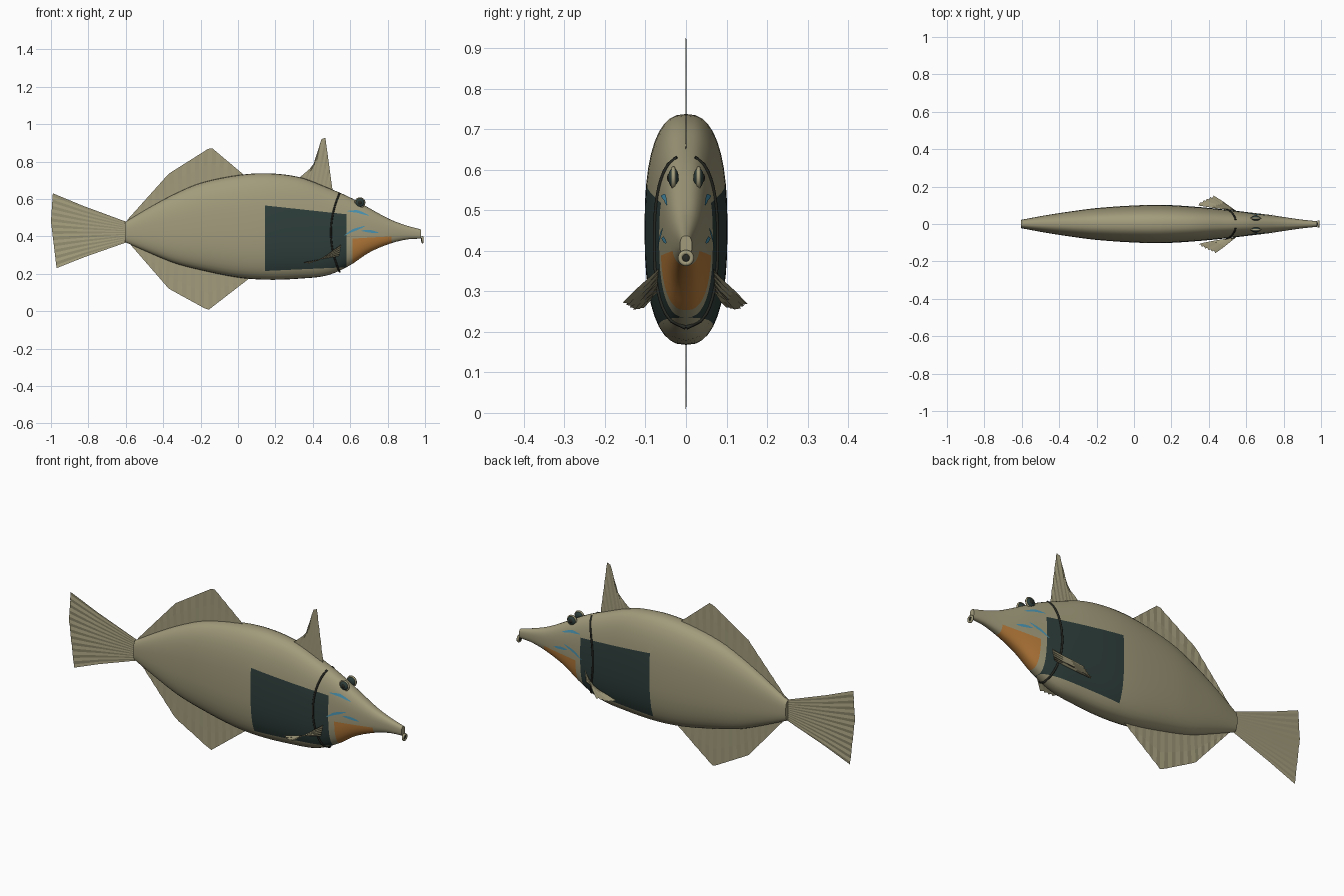
import bpy, bmesh, math
from mathutils import Vector

cube = bpy.data.objects.get("Cube")
if cube:
    bpy.data.objects.remove(cube, do_unlink=True)


def material(name, rgb):
    m = bpy.data.materials.new(name)
    m.use_nodes = True
    m.diffuse_color = (*rgb, 1)
    m.node_tree.nodes["Principled BSDF"].inputs["Base Color"].default_value = (*rgb, 1)
    return m


OLIVE = material("olive skin", (0.36, 0.33, 0.20))
TEAL = material("dark teal", (0.028, 0.05, 0.045))
ORANGE = material("orange throat", (0.50, 0.21, 0.045))
BLUE = material("blue streak", (0.07, 0.30, 0.45))
BLACK = material("near black", (0.02, 0.022, 0.017))


def add_object(name, bm, mats, smooth=None):
    mesh = bpy.data.meshes.new(name)
    bm.to_mesh(mesh)
    bm.free()
    for m in mats:
        mesh.materials.append(m)
    obj = bpy.data.objects.new(name, mesh)
    bpy.context.collection.objects.link(obj)
    if smooth:
        bpy.ops.object.select_all(action="DESELECT")
        obj.select_set(True)
        bpy.context.view_layer.objects.active = obj
        bpy.ops.object.shade_smooth_by_angle(angle=math.radians(smooth))
    return obj


# Body stations: x, top z, bottom z, half width
STATIONS = [
    (-0.605, 0.475, 0.37, 0.022), (-0.47, 0.556, 0.31, 0.047),
    (-0.34, 0.626, 0.257, 0.067), (-0.2, 0.685, 0.22, 0.085),
    (0, 0.727, 0.18, 0.099), (0.16, 0.737, 0.168, 0.102),
    (0.33, 0.716, 0.174, 0.092), (0.48, 0.66, 0.192, 0.078),
    (0.6, 0.608, 0.246, 0.064), (0.7, 0.552, 0.313, 0.052),
    (0.81, 0.492, 0.36, 0.036), (0.9, 0.458, 0.383, 0.023),
    (0.978, 0.437, 0.388, 0.015)]
POWER = 2.5


def section(x):
    """Smoothly interpolated top, bottom and half width."""
    last = len(STATIONS) - 1
    i = max(k for k in range(last) if k == 0 or STATIONS[k][0] <= x)
    a, b = STATIONS[i], STATIONS[i + 1]
    before, after = STATIONS[max(i - 1, 0)], STATIONS[min(i + 2, last)]
    step = b[0] - a[0]
    t = (x - a[0]) / step
    out = []
    for k in (1, 2, 3):
        ma = (b[k] - before[k]) / (b[0] - before[0]) * step
        mb = (after[k] - a[k]) / (after[0] - a[0]) * step
        out.append((2*t**3 - 3*t*t + 1) * a[k] + (t**3 - 2*t*t + t) * ma
                   + (3*t*t - 2*t**3) * b[k] + (t**3 - t*t) * mb)
    return out


def side(x, z):
    """Half width of the body at a given x and z."""
    top, bottom, w = section(x)
    u = min(abs(2 * z - top - bottom) / (top - bottom), 1)
    return w * (1 - u ** POWER) ** (1 / POWER)


# Body: lofted superellipse rings
RINGS, SEGS = 48, 40
bm = bmesh.new()
rings = []
x0, x1 = STATIONS[0][0], STATIONS[-1][0]
for r in range(RINGS + 1):
    x = x0 + (x1 - x0) * r / RINGS
    top, bottom, w = section(x)
    ring = []
    for s in range(SEGS):
        a = math.tau * s / SEGS
        c, n = math.cos(a), math.sin(a)
        y = w * math.copysign(abs(c) ** (2 / POWER), c)
        z = (top + bottom) / 2 + (top - bottom) / 2 * math.copysign(abs(n) ** (2 / POWER), n)
        ring.append(bm.verts.new((x, y, z)))
    rings.append(ring)
for p, q in zip(rings, rings[1:]):
    for s in range(SEGS):
        e = (s + 1) % SEGS
        bm.faces.new((p[s], p[e], q[e], q[s]))
bm.faces.new(rings[0])
bm.faces.new(rings[-1][::-1])


# Painted areas: cut the body along their borders, then colour the faces
def paint(index, xa, xb, lower, upper):
    def between(f):
        return xa < f.calc_center_median().x < xb

    def cut(faces, co, no):
        geom = set(faces)
        for f in faces:
            geom.update(f.edges, f.verts)
        bmesh.ops.bisect_plane(bm, geom=list(geom), plane_co=co, plane_no=no, dist=1e-5)

    for x in (xa, xb):
        cut(bm.faces[:], (x, 0, 0), (1, 0, 0))
    for za, zb in (lower, upper):
        cut([f for f in bm.faces if between(f)], (xa, 0, za), (za - zb, 0, xb - xa))
    for f in bm.faces:
        c = f.calc_center_median()
        t = (c.x - xa) / (xb - xa)
        low, high = (za + (zb - za) * t for za, zb in (lower, upper))
        if between(f) and low < c.z < high:
            f.material_index = index


paint(1, 0.145, 0.58, (0.215, 0.235), (0.565, 0.518))
paint(2, 0.612, 0.82, (0, 0), (0.388, 0.4))
bmesh.ops.recalc_face_normals(bm, faces=bm.faces)
add_object("body", bm, [OLIVE, TEAL, ORANGE], 40)


def along(path, t):
    """Point at fraction t of a polyline's length."""
    pts = [Vector(p) for p in path]
    lengths = [(b - a).length for a, b in zip(pts, pts[1:])]
    d = t * sum(lengths)
    for a, b, size in zip(pts, pts[1:], lengths):
        if d <= size + 1e-6:
            return a.lerp(b, d / size)
        d -= size
    return pts[-1]


# Fins: pleated sheets between a root line and an outer edge
def fin(name, root, edge, rays, pleat):
    bm = bmesh.new()
    rows = []
    for i in range(rays + 1):
        a, b = along(root, i / rays), along(edge, i / rays)
        fold = Vector((0, pleat if i % 2 else -pleat, 0))
        rows.append([bm.verts.new(a), bm.verts.new(a.lerp(b, 0.6) + fold), bm.verts.new(b + fold)])
    for p, q in zip(rows, rows[1:]):
        for k in (0, 1):
            bm.faces.new((p[k], q[k], q[k + 1], p[k + 1]))
    return add_object(name, bm, [OLIVE])


def flat(*points):
    return [(x, 0, z) for x, z in points]


fin("tail_fin", flat((-0.59, 0.475), (-0.59, 0.37)),
    flat((-0.99, 0.63), (-1, 0.48), (-0.97, 0.23)), 24, 0.0012)
fin("rear_dorsal_fin", flat((-0.6, 0.47), (-0.3, 0.62), (0.03, 0.71)),
    flat((-0.59, 0.49), (-0.37, 0.735), (-0.145, 0.877), (0.03, 0.73)), 30, 0.0012)
fin("anal_fin", flat((-0.59, 0.38), (-0.3, 0.26), (0.06, 0.19)),
    flat((-0.57, 0.35), (-0.37, 0.12), (-0.16, 0.005), (0.06, 0.175)), 30, 0.0012)
fin("front_dorsal_fin", flat((0.33, 0.7), (0.5, 0.63)),
    flat((0.33, 0.715), (0.4, 0.775), (0.45, 0.93), (0.466, 0.935), (0.505, 0.65)), 16, 0.0012)


# Tail edges bow inward between the body and the fin tips
tail = bpy.data.objects["tail_fin"]
for v in tail.data.vertices:
    if -0.95 < v.co.x < -0.7:
        v.co.z = 0.425 + (v.co.z - 0.425) * 0.97


def tube(name, points, radius, mat):
    curve = bpy.data.curves.new(name, "CURVE")
    curve.dimensions = "3D"
    curve.bevel_depth = radius
    curve.bevel_resolution = 2
    curve.use_fill_caps = True
    line = curve.splines.new("POLY")
    line.points.add(len(points) - 1)
    for p, co in zip(line.points, points):
        p.co = (*co, 1)
    curve.materials.append(mat)
    bpy.context.collection.objects.link(bpy.data.objects.new(name, curve))


def streak(name, s, path):
    """Thin tapered stripe lying on the body."""
    bm = bmesh.new()
    rows = []
    for i in range(13):
        p = along(path, i / 12)
        half = 0.001 + 0.006 * math.sin(math.pi * i / 12)
        rows.append([bm.verts.new((p.x, s * (side(p.x, z) + 0.003), z))
                     for z in (p.z - half, p.z + half)])
    for p, q in zip(rows, rows[1:]):
        bm.faces.new((p[0], q[0], q[1], p[1])[::-s])
    add_object(name, bm, [BLUE])


def ball(name, centre, size, mat):
    bm = bmesh.new()
    bmesh.ops.create_uvsphere(bm, u_segments=20, v_segments=12, radius=1)
    bmesh.ops.scale(bm, vec=size, verts=bm.verts)
    bmesh.ops.translate(bm, vec=centre, verts=bm.verts)
    add_object(name, bm, [mat], 60)


def ring(name, centre, major, minor, rotation, mat):
    bpy.ops.mesh.primitive_torus_add(location=centre, rotation=rotation, major_radius=major,
                                     minor_radius=minor, major_segments=24, minor_segments=8)
    obj = bpy.context.object
    obj.name = name
    obj.data.materials.append(mat)
    bpy.ops.object.shade_smooth_by_angle(angle=math.radians(60))


# Paired parts on both sides
for label, s in (("left", 1), ("right", -1)):
    ball(label + "_eye", (0.652, s * 0.031, 0.58), (0.025, 0.013, 0.024), TEAL)
    ball(label + "_pupil", (0.652, s * 0.039, 0.58), (0.012, 0.008, 0.012), BLACK)
    ring(label + "_eye_rim", (0.652, s * 0.031, 0.58), 0.024, 0.005, (math.pi / 2, 0, 0), OLIVE)

    slit = []
    for i in range(25):
        u = i / 12 - 1
        x, z = 0.497 + 0.046 * u * u, 0.42 + 0.21 * u
        slit.append((x, s * (side(x, z) + 0.001), z))
    tube(label + "_gill_slit", slit, 0.005, BLACK)

    streak(label + "_upper_streak", s, flat((0.585, 0.535), (0.64, 0.533), (0.7, 0.512)))
    streak(label + "_lower_streak", s, flat((0.57, 0.405), (0.61, 0.43), (0.68, 0.455)))
    streak(label + "_cheek_streak", s, flat((0.66, 0.43), (0.7, 0.428), (0.75, 0.42)))

    fin(label + "_pectoral_fin",
        [(0.55, s * 0.068, 0.355), (0.54, s * 0.072, 0.295)],
        [(0.435, s * 0.15, 0.272), (0.38, s * 0.125, 0.255), (0.345, s * 0.105, 0.26)], 10, 0.006)

# Mouth
ring("lips", (0.986, 0, 0.382), 0.014, 0.006, (0, math.pi / 2, 0), OLIVE)
ball("mouth_opening", (0.984, 0, 0.382), (0.006, 0.012, 0.012), BLACK)
